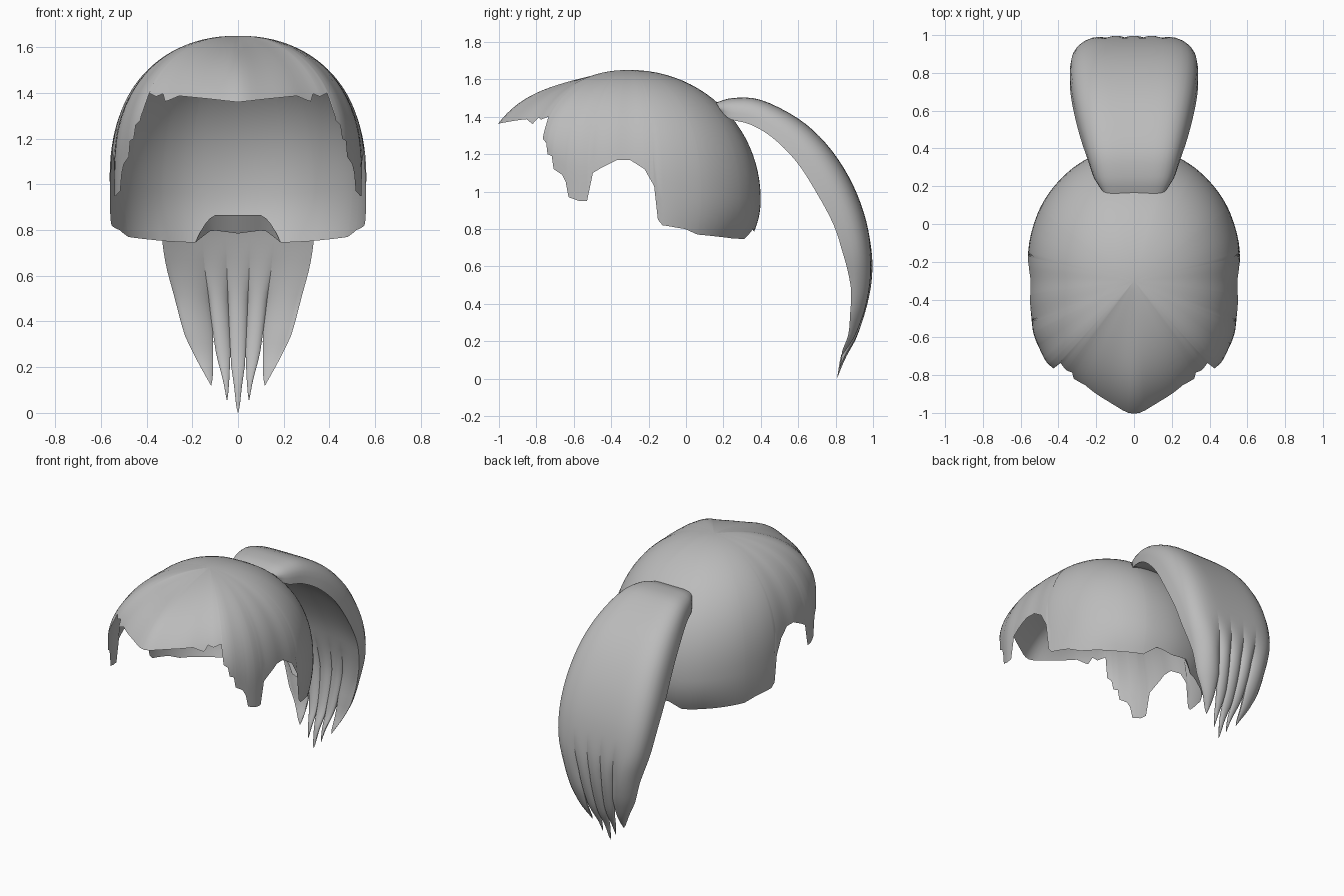
import bpy, bmesh, math

if "Cube" in bpy.data.objects:
    bpy.data.objects.remove(bpy.data.objects["Cube"])

mat = bpy.data.materials.new("hair grey")
mat.diffuse_color = (0.5, 0.5, 0.5, 1)
mat.use_nodes = True
mat.node_tree.nodes["Principled BSDF"].inputs["Base Color"].default_value = mat.diffuse_color


def lerp_table(table, a):
    for (a0, v0), (a1, v1) in zip(table, table[1:]):
        if a <= a1:
            return v0 + (v1 - v0) * (a - a0) / (a1 - a0)
    return table[-1][1]


def soft_table(table, a, w=13):
    """Table lookup averaged over a small mirrored window."""
    total = 0
    for i in range(-4, 5):
        b = abs(a + w * i / 4)
        total += lerp_table(table, 360 - b if b > 180 else b)
    return total / 9


def finish(bm, name, angle):
    bmesh.ops.remove_doubles(bm, verts=bm.verts, dist=0.0004)
    bmesh.ops.recalc_face_normals(bm, faces=bm.faces)
    me = bpy.data.meshes.new(name)
    bm.to_mesh(me)
    bm.free()
    me.materials.append(mat)
    ob = bpy.data.objects.new(name, me)
    bpy.context.collection.objects.link(ob)
    bpy.context.view_layer.objects.active = ob
    ob.select_set(True)
    bpy.ops.object.shade_smooth_by_angle(angle=math.radians(angle))
    ob.select_set(False)


# ---- Hair cap: meridians from the crown, azimuth 0 = front, 180 = back ----
RADIUS = [(0, .715), (10.5, .664), (24, .63), (31, .618), (35, .622), (42, .635), (46, .638),
          (55, .613), (61, .607), (70, .576), (90, .553), (105, .58), (120, .61),
          (129, .632), (140, .655), (152, .68), (162, .696), (180, .70)]
EQUATOR = [(0, 1.36), (24, 1.37), (35, 1.34), (43, 1.25), (60, 1.07), (90, 1.0), (180, .95)]
P = [(0, 2.3), (24, 2.25), (42, 2.3), (60, 2.2), (90, 2.1), (130, 2.1), (180, 2)]
Q = [(0, 1), (24, 1.15), (42, 1.8), (60, 2.3), (90, 2.5), (180, 2)]
RIM = [(0, 1.36), (10, 1.372), (25, 1.39), (30, 1.37), (31.5, 1.365), (34, 1.40), (37, 1.385),
       (41.8, 1.40), (42.6, 1.28), (45, 1.26), (46, 1.2), (48.5, 1.19), (49.5, 1.12),
       (54, 1.09), (56, 1.05), (57.5, .97), (63, .95), (67, .95), (70, 1.1),
       (75, 1.13), (83, 1.17), (90, 1.17), (98, 1.12), (103, 1.03), (105, .85),
       (107.5, .82), (119.5, .80), (127, .77), (151, .75), (163, .745), (170, .80), (180, .785)]
CROWN, CY, ROWS = 1.65, -0.3, 28


def meridian(az):
    a = abs(az)
    R, zc = soft_table(RADIUS, a, 4), soft_table(EQUATOR, a)
    p, q, ze = soft_table(P, a), soft_table(Q, a), lerp_table(RIM, a)
    te = math.pi / 2
    if ze > zc:
        te = math.acos(((ze - zc) / (CROWN - zc)) ** (q / 2))
    extra = max(0, zc - ze) * 2
    pts = []
    for i in range(ROWS + 1):
        w = (te + extra) * i / ROWS
        t, drop = min(w, te), max(0, w - te) / 2
        u = math.sin(t) ** (2 / p)
        c = max(0, math.cos(t)) ** (2 / q)
        brow = max(0, 1 - a / 38)   # sloping forehead ending in a steeper peak
        c += brow * (1 - .6 * u ** 1.35 - .4 * u ** 6 - c)
        r, z = R * u, zc + (CROWN - zc) * c - drop
        if a > 100:   # nape tucks in
            r *= 1 - .07 * (drop / .2) ** 2 * min(1, (a - 100) / 50)
        s = math.radians(az)
        pts.append((r * math.sin(s), CY - r * math.cos(s), z))
    return pts


half = sorted({a for a, _ in RIM} | {2.5 * i for i in range(73)})
azimuths = [-a for a in reversed(half) if 0 < a < 180] + half
bm = bmesh.new()
grid = [[bm.verts.new(c) for c in meridian(a)] for a in azimuths]
n = len(grid)
for j in range(n):
    A, B = grid[j], grid[(j + 1) % n]
    for i in range(ROWS):
        bm.faces.new((A[i], A[i + 1], B[i + 1], B[i]))
finish(bm, "hair_cap", 50)

# ---- Nape lip: folded-under strip at the back of the rim ----
bm = bmesh.new()
strip = []
for k in range(-8, 9):
    az = 180 + k * 17 / 8
    x, y, z = meridian(az if az <= 180 else az - 360)[-1]
    up = min(1, (17 - abs(k) * 17 / 8) / 8)
    strip.append((bm.verts.new((x, y, z)),
                  bm.verts.new((x, y - .05 * up, z + (.866 - z) * up))))
for (a, b), (c, d) in zip(strip, strip[1:]):
    bm.faces.new((a, c, d, b))
finish(bm, "nape_lip", 40)

# ---- Ponytail: five strands joined above, split below ----
# outer ridge y, z; side edge y, z; half width
PATH = [(.16, 1.475, .19, 1.425, .17), (.25, 1.5, .24, 1.385, .21),
        (.40, 1.49, .34, 1.36, .245), (.6, 1.39, .46, 1.29, .285),
        (.75, 1.255, .59, 1.16, .318), (.87, 1.08, .7, .99, .337),
        (.95, .89, .79, .82, .337), (.99, .70, .84, .66, .318),
        (.995, .55, .868, .51, .28), (.97, .4, .87, .37, .243),
        (.92, .24, .85, .23, .197), (.865, .12, .79, .12, .16),
        (.815, 0, .79, 0, .15)]
BOUNDS = [-1, -.47, -.16, .16, .47, 1]
ENDS = [11, 11.5, 12, 11.5, 11]
SPLIT, M = 6.75, 8


def path_at(s):
    """Catmull-Rom interpolation of the path rows."""
    i = min(int(s), len(PATH) - 2)
    t = s - i
    rows = [PATH[max(0, min(len(PATH) - 1, i + d))] for d in (-1, 0, 1, 2)]
    return [.5 * (2 * b + (c - a) * t + (2 * a - 5 * b + 4 * c - d) * t * t
                  + (3 * b - a - 3 * c + d) * t ** 3) for a, b, c, d in zip(*rows)]


def section(k, s):
    """Outer and inner point rows of strand k at path position s."""
    oy, oz, iy, iz, W = path_at(s)
    f0, f1 = BOUNDS[k], BOUNDS[k + 1]
    split = max(0, min(1, (s - SPLIT) / 1.5))
    taper = max(0.004, min(1, (ENDS[k] - s) / 1.7)) ** .7

    def crescent(f):
        drop = .68 * (1 - math.sqrt(max(0, 1 - abs(f) ** 5)))
        return drop, .58 + .42 * f * f

    def place(f, d):
        return W * f, oy + (iy - oy) * d, oz + (iz - oz) * d

    fm = (f0 + f1) / 2
    centre = place(fm, sum(crescent(fm)) / 2)
    rows = ([], [])
    for m in range(M + 1):
        v = -math.cos(math.pi * m / M)
        f = fm + (f1 - f0) / 2 * v
        top, low = crescent(f)
        mid, h = (top + low) / 2, (low - top) / 2
        h *= math.sqrt(1 - .85 * split * v * v)
        for row, d in zip(rows, (mid - h, mid + h)):
            row.append([c + (q - c) * taper for c, q in zip(centre, place(f, d))])
    return rows


bm = bmesh.new()
for k in range(5):
    steps = [i * .25 for i in range(int(ENDS[k] * 4) + 1)]
    rings = [[[bm.verts.new(c) for c in row] for row in section(k, s)] for s in steps]
    for s, (o0, i0), (o1, i1) in zip(steps, rings, rings[1:]):
        for m in range(M):
            bm.faces.new((o0[m], o0[m + 1], o1[m + 1], o1[m]))
            bm.faces.new((i0[m + 1], i0[m], i1[m], i1[m + 1]))
        # side walls: outer edges everywhere, inner ones only below the split
        if s >= SPLIT or k == 0:
            bm.faces.new((o0[0], o1[0], i1[0], i0[0]))
        if s >= SPLIT or k == 4:
            bm.faces.new((o1[M], o0[M], i0[M], i1[M]))
    # root end
    o, i = rings[0]
    for m in range(M):
        bm.faces.new((o[m + 1], o[m], i[m], i[m + 1]))
finish(bm, "ponytail", 50)
